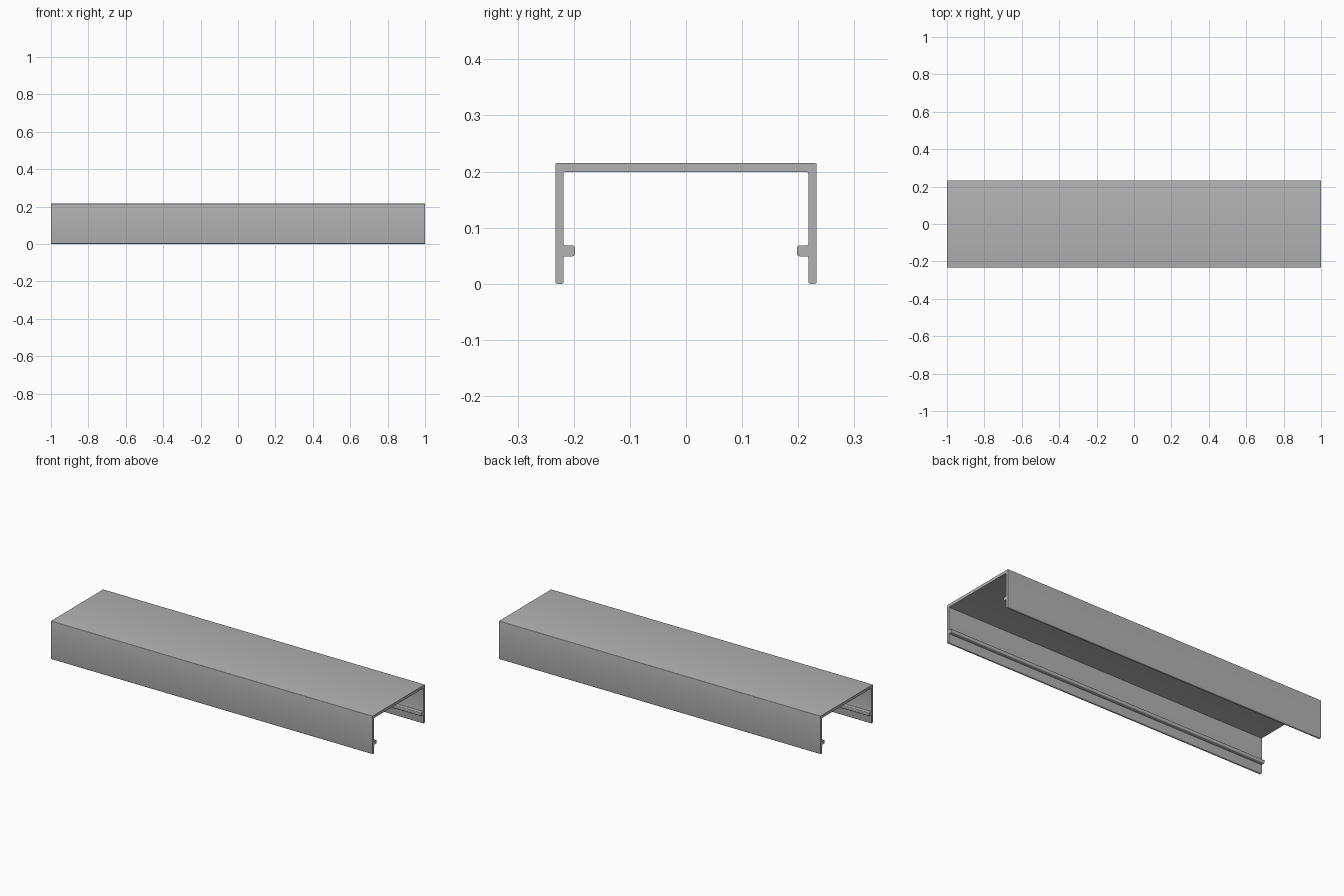
import bpy, bmesh, math
from mathutils import Vector

if "Cube" in bpy.data.objects:
    bpy.data.objects.remove(bpy.data.objects["Cube"])

HALF_LEN = 1.0

# aluminium grey
grey = bpy.data.materials.new("aluminium_grey")
grey.diffuse_color = (0.45, 0.45, 0.45, 1)
grey.use_nodes = True
grey.node_tree.nodes["Principled BSDF"].inputs["Base Color"].default_value = grey.diffuse_color


def rounded(points, steps=4):
    """Round each (y, z, radius) corner of a closed right-angled outline."""
    out = []
    for i, (y, z, r) in enumerate(points):
        c = Vector((y, z))
        a = (Vector(points[i - 1][:2]) - c).normalized()
        b = (Vector(points[(i + 1) % len(points)][:2]) - c).normalized()
        mid = c + (a + b) * r
        for s in range(steps + 1):
            t = s / steps * math.pi / 2
            out.append(mid - b * r * math.cos(t) - a * r * math.sin(t))
    return out


# right half of the channel section: top plate, side wall, inner rib
R, F = 0.004, 0.003
half = [
    (0.233, 0.215, 0.003),   # outer top corner
    (0.233, 0.0, R), (0.218, 0.0, R),          # wall foot
    (0.218, 0.049, F), (0.198, 0.049, R),      # rib underside
    (0.198, 0.068, R), (0.218, 0.068, F),      # rib top
    (0.218, 0.199, F),       # inner top corner
]
outline = rounded(half + [(-y, z, r) for y, z, r in reversed(half)])

# extrude the section along x
bm = bmesh.new()
face = bm.faces.new([bm.verts.new((-HALF_LEN, p.x, p.y)) for p in outline])
ext = bmesh.ops.extrude_face_region(bm, geom=[face], use_keep_orig=True)
moved = [g for g in ext["geom"] if isinstance(g, bmesh.types.BMVert)]
bmesh.ops.translate(bm, verts=moved, vec=(2 * HALF_LEN, 0, 0))
bmesh.ops.recalc_face_normals(bm, faces=bm.faces)
mesh = bpy.data.meshes.new("channel_cover")
bm.to_mesh(mesh)
bm.free()
mesh.materials.append(grey)
channel = bpy.data.objects.new("channel_cover", mesh)
bpy.context.collection.objects.link(channel)

# smooth rounded edges, crisp ends
bpy.context.view_layer.objects.active = channel
channel.select_set(True)
bpy.ops.object.shade_smooth_by_angle(angle=math.radians(35))
